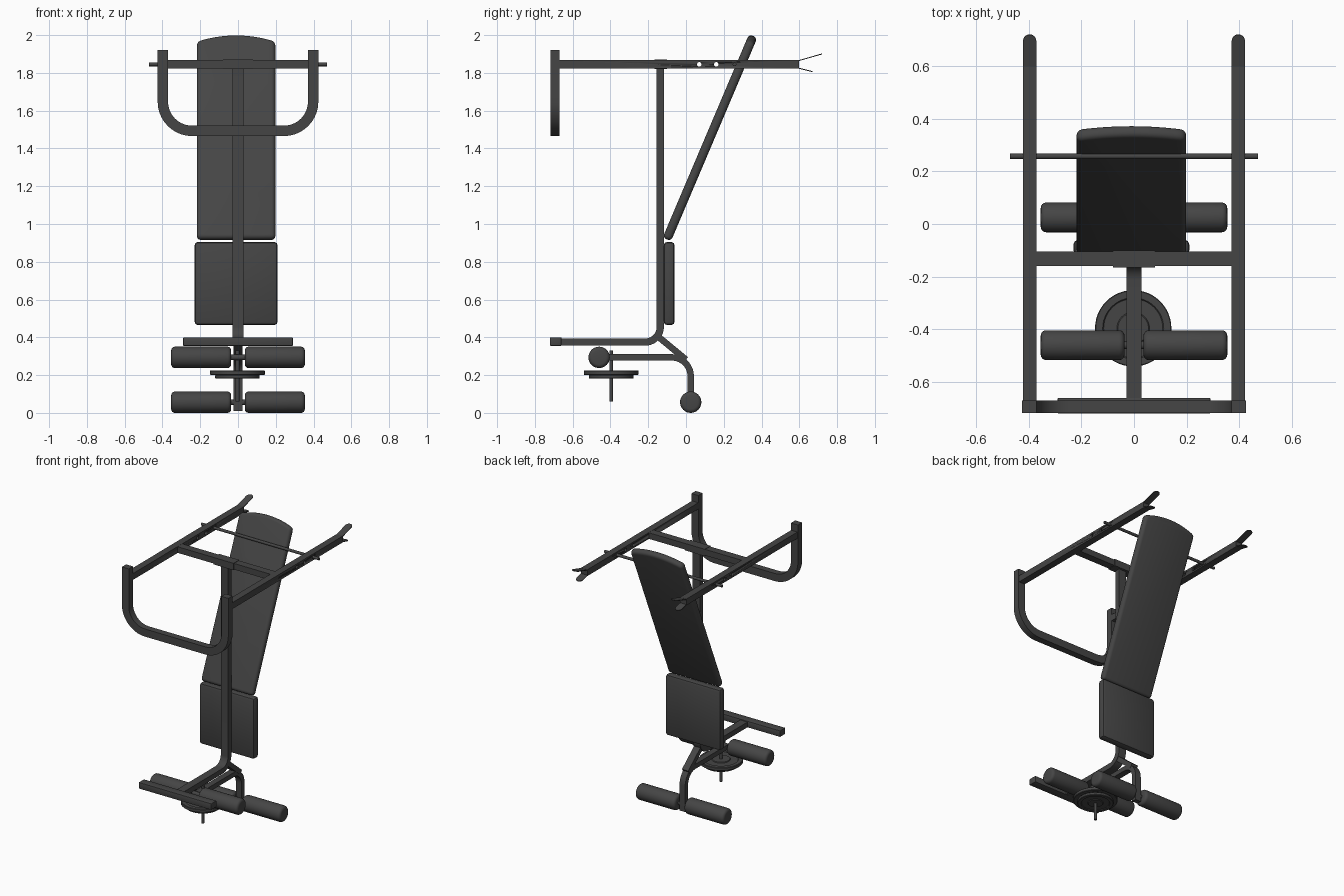
import bpy, bmesh
from math import radians, pi, sin, cos, tan
from mathutils import Vector, Matrix

default = bpy.data.objects.get("Cube")
if default:
    bpy.data.objects.remove(default, do_unlink=True)

charcoal = bpy.data.materials.new("charcoal")
charcoal.use_nodes = True
charcoal.diffuse_color = (0.06, 0.06, 0.06, 1)
charcoal.node_tree.nodes["Principled BSDF"].inputs["Base Color"].default_value = (0.06, 0.06, 0.06, 1)


def finish(name, bm, bevel=0, segments=4, matrix=None):
    """Turn a bmesh into a named, shaded object."""
    bmesh.ops.recalc_face_normals(bm, faces=bm.faces)
    mesh = bpy.data.meshes.new(name)
    bm.to_mesh(mesh)
    bm.free()
    mesh.materials.append(charcoal)
    ob = bpy.data.objects.new(name, mesh)
    bpy.context.collection.objects.link(ob)
    if matrix:
        ob.matrix_world = matrix
    bpy.ops.object.select_all(action='DESELECT')
    ob.select_set(True)
    bpy.context.view_layer.objects.active = ob
    if bevel:
        mod = ob.modifiers.new("Rounding", 'BEVEL')
        mod.width, mod.segments = bevel, segments
        mod.limit_method, mod.angle_limit = 'ANGLE', radians(40)
        bpy.ops.object.modifier_apply(modifier=mod.name)
    bpy.ops.object.shade_smooth_by_angle(angle=radians(35))
    return ob


def box(name, low, high, bevel=0):
    low, high = Vector(low), Vector(high)
    bm = bmesh.new()
    bmesh.ops.create_cube(bm, size=1)
    bmesh.ops.scale(bm, vec=high - low, verts=bm.verts)
    bmesh.ops.translate(bm, vec=(low + high) / 2, verts=bm.verts)
    return finish(name, bm, bevel, 2)


def rod(name, centre, radius, length, axis='X', bevel=0, sides=32):
    bm = bmesh.new()
    bmesh.ops.create_cone(bm, cap_ends=True, segments=sides, radius1=radius, radius2=radius, depth=length)
    turn = Matrix.Rotation(pi / 2, 4, 'Y') if axis == 'X' else Matrix()
    bmesh.ops.transform(bm, matrix=Matrix.Translation(centre) @ turn, verts=bm.verts)
    return finish(name, bm, bevel)


def rounded_path(points, radius, steps=10):
    """Replace the inner corners of a path by arcs."""
    pts = [Vector(p) for p in points]
    path = [pts[0]]
    for a, b, c in zip(pts, pts[1:], pts[2:]):
        u, v = (a - b).normalized(), (c - b).normalized()
        half = u.angle(v) / 2
        centre = b + (u + v).normalized() * radius / sin(half)
        start = b + u * radius / tan(half) - centre
        side = -u * radius
        sweep = pi - 2 * half
        for i in range(steps + 1):
            t = sweep * i / steps
            path.append(centre + start * cos(t) + side * sin(t))
    return path + [pts[-1]]


def square_tube(name, points, normal, width, depth, radius=0):
    """Sweep a rectangle along a flat path; width runs along the plane normal."""
    path = rounded_path(points, radius) if radius else [Vector(p) for p in points]
    n = Vector(normal)
    bm = bmesh.new()
    rings = []
    for i, p in enumerate(path):
        ahead = path[min(i + 1, len(path) - 1)]
        behind = path[max(i - 1, 0)]
        side = n.cross((ahead - behind).normalized())
        corners = ((-1, -1), (1, -1), (1, 1), (-1, 1))
        rings.append([bm.verts.new(p + n * a * width / 2 + side * b * depth / 2) for a, b in corners])
    for r, s in zip(rings, rings[1:]):
        for k in range(4):
            bm.faces.new((r[k], r[(k + 1) % 4], s[(k + 1) % 4], s[k]))
    bm.faces.new(rings[0])
    bm.faces.new(rings[-1])
    return finish(name, bm)


def slab(name, outline, thickness, matrix, bevel=0):
    """Extrude a flat outline, centred on its plane."""
    bm = bmesh.new()
    face = bm.faces.new([bm.verts.new((x, y, -thickness / 2)) for x, y in outline])
    new = bmesh.ops.extrude_face_region(bm, geom=[face])["geom"]
    bmesh.ops.translate(bm, vec=(0, 0, thickness), verts=[v for v in new if isinstance(v, bmesh.types.BMVert)])
    return finish(name, bm, bevel, 4, matrix)


def lathe(name, profile, centre, steps=48):
    bm = bmesh.new()
    verts = [bm.verts.new((r, 0, z)) for r, z in profile]
    edges = [bm.edges.new(pair) for pair in zip(verts, verts[1:])]
    bmesh.ops.spin(bm, geom=verts + edges, cent=(0, 0, 0), axis=(0, 0, 1), angle=2 * pi, steps=steps)
    bmesh.ops.remove_doubles(bm, verts=bm.verts, dist=0.0001)
    return finish(name, bm, matrix=Matrix.Translation(centre))


# Padded seat and long back rest with an arched end
pad_x = -0.01
box("seat_pad", (-0.23, -0.118, 0.465), (0.21, -0.06, 0.905), 0.018)
half, length, arch = 0.208, 1.17, 0.036
outline = [(-half, -length / 2), (half, -length / 2)]
for i in range(13):
    x = half * (1 - i / 6)
    outline.append((x, length / 2 - arch * (x / half) ** 2))
lean = Matrix.Translation((pad_x, 0.127, 1.457)) @ Matrix.Rotation(radians(67), 4, 'X')
slab("back_pad", outline, 0.048, lean, 0.021)

# Main spine with its bend into the foot beam
square_tube("spine", [(0, -0.136, 1.83), (0, -0.136, 0.375), (0, -0.67, 0.375)], (1, 0, 0), 0.058, 0.038, 0.08)
box("foot_bar", (-0.29, -0.72, 0.355), (0.29, -0.66, 0.4), 0.003)

# Upper frame: side rails with drilled holes, forked ends, cross members
cutters = [rod("hole_cutter", (0, y, 1.845), 0.012, 1.2, sides=16) for y in (0.07, 0.16)]
for name, s in (("left", 1), ("right", -1)):
    x = 0.396 * s
    rail = box(name + "_rail", (x - 0.025, -0.68, 1.822), (x + 0.025, 0.597, 1.868))
    for cutter in cutters:
        mod = rail.modifiers.new("Hole", 'BOOLEAN')
        mod.operation, mod.object, mod.solver = 'DIFFERENCE', cutter, 'EXACT'
        bpy.context.view_layer.objects.active = rail
        bpy.ops.object.modifier_apply(modifier=mod.name)
    for part, z, reach, angle in (("upper", 1.865, 0.127, 16), ("lower", 1.825, 0.075, -14)):
        tongue = [(-0.025, -0.01), (0.025, -0.01)]
        tongue += [(0.025 * cos(pi * i / 10), reach - 0.025 + 0.025 * sin(pi * i / 10)) for i in range(11)]
        slab(f"{name}_{part}_fork", tongue, 0.005,
             Matrix.Translation((x, 0.597, z)) @ Matrix.Rotation(radians(angle), 4, 'X'))
for cutter in cutters:
    bpy.data.objects.remove(cutter, do_unlink=True)
box("cross_beam", (-0.375, -0.16, 1.823), (0.375, -0.105, 1.867))
box("beam_sleeve", (-0.08, -0.166, 1.82), (0.08, -0.1, 1.87))
rod("safety_rod", (0, 0.257, 1.845), 0.01, 0.94, sides=16)

# U-shaped stand at the front of the rails
square_tube("u_stand", [(-0.398, -0.694, 1.92), (-0.398, -0.694, 1.493),
                        (0.398, -0.694, 1.493), (0.398, -0.694, 1.92)], (0, 1, 0), 0.048, 0.055, 0.155)

# Leg lever, its brace and the foam rollers
square_tube("leg_lever", [(0, -0.46, 0.294), (0, 0.025, 0.294), (0, 0.025, 0.01)], (1, 0, 0), 0.045, 0.034, 0.1)
square_tube("lever_brace", [(0, -0.155, 0.41), (0, 0.0, 0.282)], (1, 0, 0), 0.05, 0.034)
for name, y, z in (("upper", -0.46, 0.294), ("lower", 0.025, 0.0565)):
    rod(name + "_roller_pin", (0, y, z), 0.015, 0.6, sides=16)
    for s in (-1, 1):
        rod(f"{name}_{'left' if s > 0 else 'right'}_foam", (0.195 * s, y, z), 0.0565, 0.318, bevel=0.02)

# Weight plates hung on the loading pin
rod("loading_pin", (-0.003, -0.396, 0.195), 0.01, 0.27, 'Z', sides=16)
for name, radius, z, thick in (("large", 0.145, 0.201, 0.024), ("small", 0.118, 0.181, 0.02)):
    rim, hub, dip = radius * 0.8, radius * 0.4, 0.005
    side = [(0.01, thick), (hub, thick), (hub + 0.004, thick - dip),
            (rim - 0.004, thick - dip), (rim, thick), (radius - 0.003, thick), (radius, thick - 0.003)]
    lathe(name + "_weight_plate", side + [(r, thick - h) for r, h in reversed(side)] + side[:1], (-0.003, -0.396, z))
